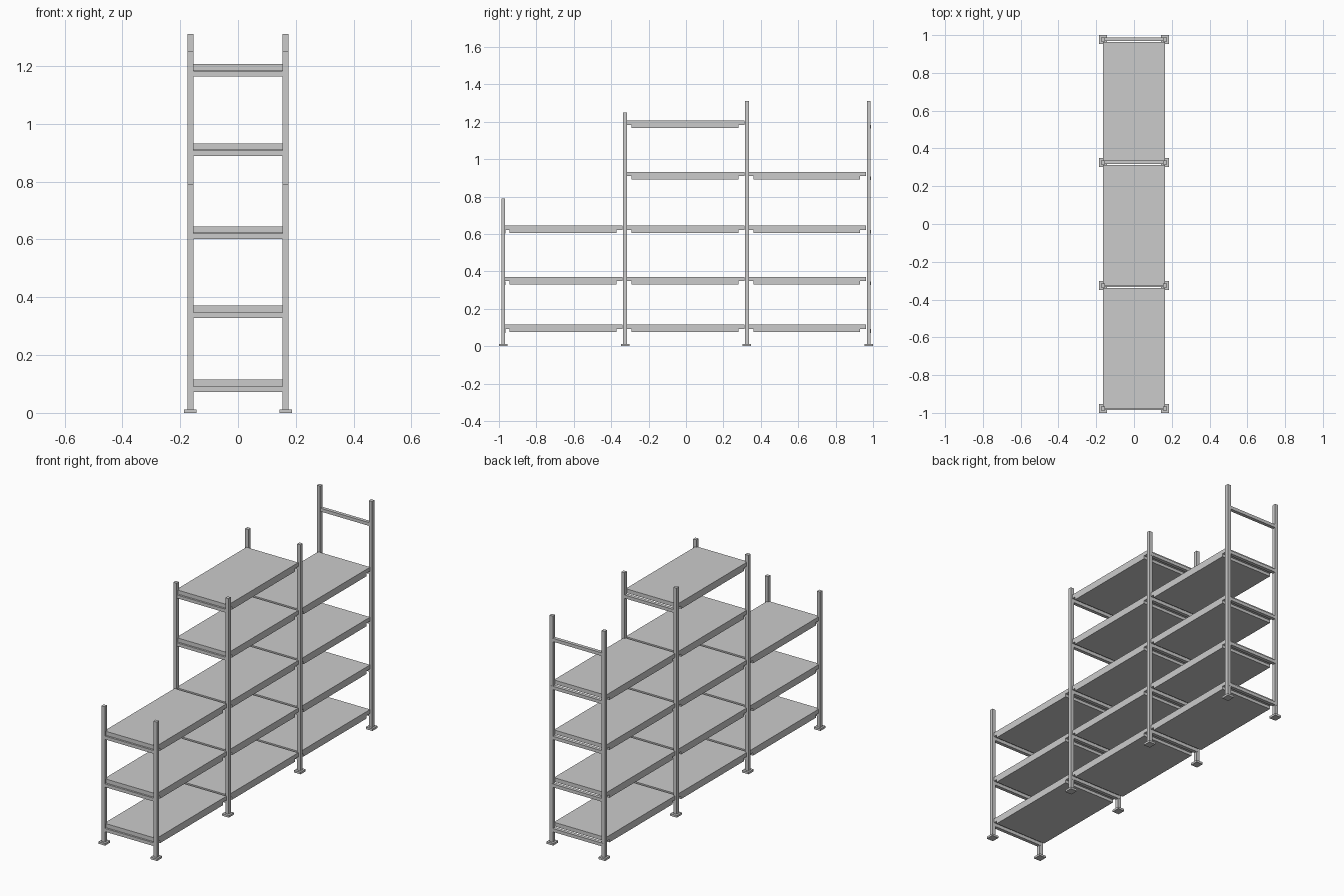
import bpy

if "Cube" in bpy.data.objects:
    bpy.data.objects.remove(bpy.data.objects["Cube"])

FRAME_Y = [-0.977 + 0.6513 * i for i in range(4)]
FRAME_H = [0.79, 1.25, 1.31, 1.31]
LEVELS = [0.115, 0.371, 0.645, 0.932, 1.207]   # shelf top heights
BAY_SHELVES = [3, 5, 4]
POST_X = 0.165


def box(name, x0, x1, y0, y1, z0, z1):
    bpy.ops.mesh.primitive_cube_add(
        size=1, location=((x0 + x1) / 2, (y0 + y1) / 2, (z0 + z1) / 2))
    ob = bpy.context.object
    ob.name = name
    ob.scale = (x1 - x0, y1 - y0, z1 - z0)
    bpy.ops.object.transform_apply(location=False, rotation=False, scale=True)
    return ob


def shelf(y0, y1, top):
    # stepped side profile: thin lips at the ends hook over the crossbars
    lip, base = top - 0.023, top - 0.04
    a, b = y0 + 0.034, y1 - 0.032
    prof = [(y0, top), (y0, lip), (a, lip), (a, base),
            (b, base), (b, lip), (y1, lip), (y1, top)]
    n, w = len(prof), 0.165
    verts = [(s * w, y, z) for s in (-1, 1) for y, z in prof]
    faces = [(i, i + n, (i + 1) % n + n, (i + 1) % n) for i in range(n)]
    faces += [tuple(range(n)), tuple(range(2 * n - 1, n - 1, -1))]
    me = bpy.data.meshes.new("shelf")
    me.from_pydata(verts, [], [tuple(reversed(f)) for f in faces])
    me.update()
    ob = bpy.data.objects.new("shelf", me)
    bpy.context.collection.objects.link(ob)


# upright frames: posts, foot plates and crossbars
for y, h in zip(FRAME_Y, FRAME_H):
    for x in (-POST_X, POST_X):
        box("post", x - 0.0105, x + 0.0105, y - 0.0105, y + 0.0105, 0.006, h)
        box("foot_plate", x - 0.021, x + 0.021, y - 0.023, y + 0.023, 0, 0.012)
    for top in LEVELS:
        if top < h:
            box("crossbar", -POST_X, POST_X, y - 0.009, y + 0.011,
                top - 0.043, top - 0.024)

# shelves in each bay
for i, count in enumerate(BAY_SHELVES):
    for top in LEVELS[:count]:
        shelf(FRAME_Y[i], FRAME_Y[i + 1] - 0.014, top)
